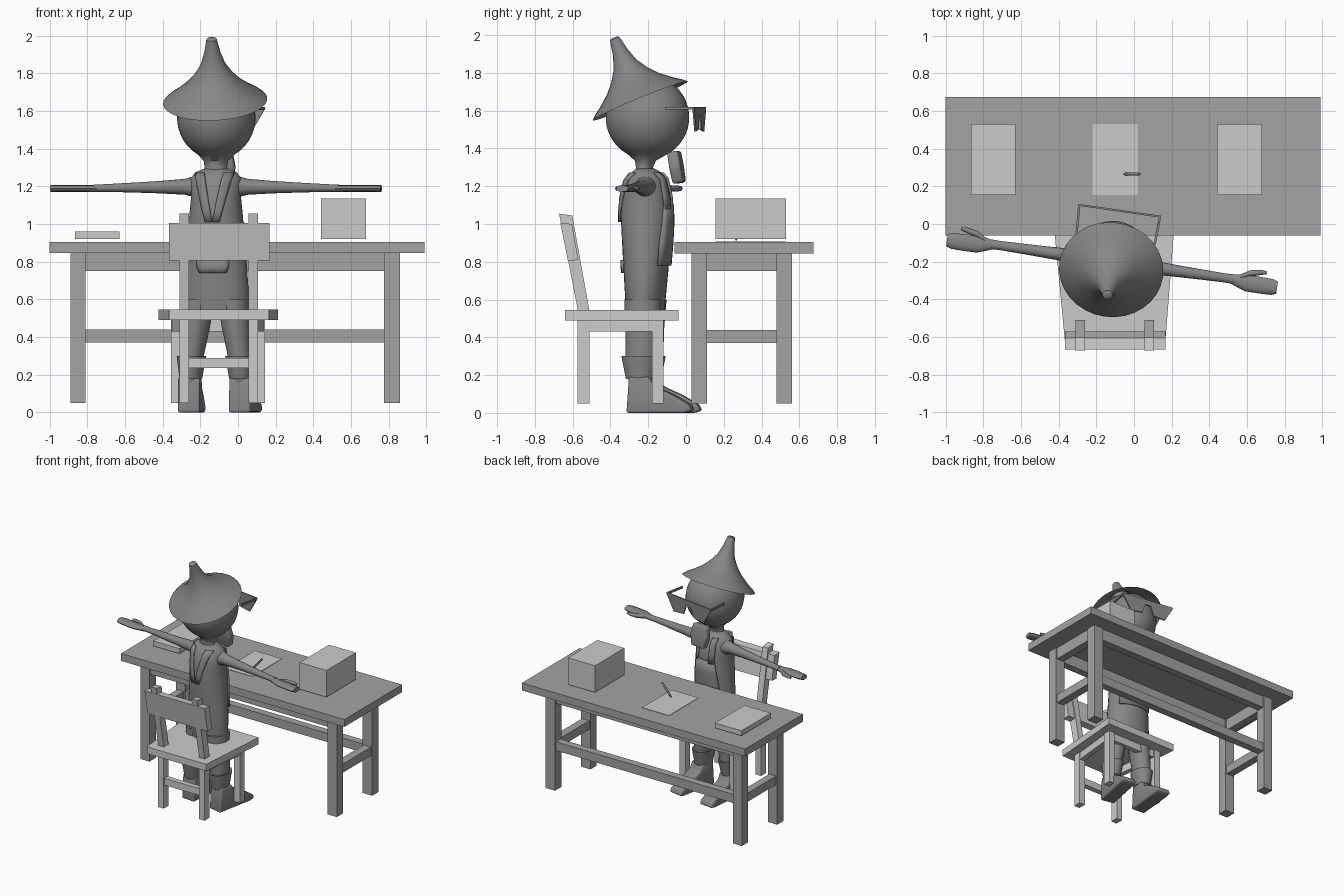
import bpy, bmesh, math
from mathutils import Vector, Matrix

if "Cube" in bpy.data.objects:
    bpy.data.objects.remove(bpy.data.objects["Cube"])


def material(name, v):
    m = bpy.data.materials.new(name)
    m.diffuse_color = (v, v, v, 1)
    m.use_nodes = True
    m.node_tree.nodes["Principled BSDF"].inputs["Base Color"].default_value = m.diffuse_color
    return m


DARK = material("dark_grey", 0.24)
MID = material("mid_grey", 0.37)
LIGHT = material("light_grey", 0.60)

# The figure is built facing +y around its own axis, then turned slightly
FIG = Matrix.Translation((-0.115, -0.2, 0)) @ Matrix.Rotation(math.radians(-8.2), 4, 'Z')


def finish(name, bm, mat, xf=None, smooth=True):
    bmesh.ops.recalc_face_normals(bm, faces=bm.faces)
    me = bpy.data.meshes.new(name)
    if xf:
        bm.transform(xf)
    bm.to_mesh(me)
    bm.free()
    me.materials.append(mat)
    if smooth:
        me.polygons.foreach_set("use_smooth", [True] * len(me.polygons))
        me.set_sharp_from_angle(angle=math.radians(40))
    ob = bpy.data.objects.new(name, me)
    bpy.context.collection.objects.link(ob)
    return ob


def box(name, mat, x0, x1, y0, y1, z0, z1):
    bm = bmesh.new()
    bmesh.ops.create_cube(bm, size=1)
    for v in bm.verts:
        v.co = Vector((x0 if v.co.x < 0 else x1, y0 if v.co.y < 0 else y1, z0 if v.co.z < 0 else z1))
    return finish(name, bm, mat, None, False)


def prism(name, mat, pts, vec, xf=None, bevel=0):
    """Extrude a planar outline of 3D points along vec."""
    bm = bmesh.new()
    a = [bm.verts.new(p) for p in pts]
    b = [bm.verts.new(Vector(p) + Vector(vec)) for p in pts]
    bm.faces.new(a)
    bm.faces.new(b[::-1])
    for i in range(len(a)):
        j = (i + 1) % len(a)
        bm.faces.new((a[i], b[i], b[j], a[j]))
    bmesh.ops.recalc_face_normals(bm, faces=bm.faces)
    if bevel:
        bmesh.ops.bevel(bm, geom=bm.edges[:], offset=bevel, segments=3, profile=0.5, affect='EDGES')
    return finish(name, bm, mat, xf, bevel > 0)


def loft(name, mat, rings, n=24, xf=None, cap0=True, cap1=True):
    """Skin ellipses given as (centre, half axis u, half axis v)."""
    bm = bmesh.new()
    rows = []
    for c, u, v in rings:
        c, u, v = Vector(c), Vector(u), Vector(v)
        rows.append([bm.verts.new(c + u * math.cos(t) + v * math.sin(t))
                     for t in (2 * math.pi * i / n for i in range(n))])
    for r, s in zip(rows, rows[1:]):
        for i in range(n):
            j = (i + 1) % n
            bm.faces.new((r[i], r[j], s[j], s[i]))
    if cap0:
        bm.faces.new(rows[0])
    if cap1:
        bm.faces.new(rows[-1])
    return finish(name, bm, mat, xf)


def upright(name, rows, **kw):
    """Vertical loft from (z, x, y, rx, ry) rows, on the figure."""
    return loft(name, DARK, [((x, y, z), (rx, 0, 0), (0, ry, 0)) for z, x, y, rx, ry in rows], xf=FIG, **kw)


# Table: top, legs, aprons and stretchers
box("table_top", MID, -1, 0.99, -0.06, 0.675, 0.845, 0.905)
for x0, x1 in ((-0.89, -0.81), (0.775, 0.86)):
    for y0, y1 in ((0.03, 0.11), (0.48, 0.56)):
        box("table_leg", MID, x0, x1, y0, y1, 0.05, 0.845)
    box("table_side_apron", MID, x0 + .01, x1 - .01, 0.11, 0.48, 0.75, 0.845)
    box("table_side_stretcher", MID, x0 + .01, x1 - .01, 0.11, 0.48, 0.37, 0.44)
for y0 in (0.04, 0.49):
    box("table_long_apron", MID, -0.81, 0.775, y0, y0 + 0.06, 0.75, 0.845)
box("table_back_stretcher", MID, -0.81, 0.775, 0.49, 0.55, 0.37, 0.44)

# Things on the table
box("large_box", LIGHT, 0.44, 0.68, 0.155, 0.53, 0.92, 1.135)
box("paper_stack", LIGHT, -0.865, -0.63, 0.155, 0.53, 0.92, 0.96)
box("paper_sheet", LIGHT, -0.22, 0.02, 0.155, 0.53, 0.908, 0.911)
d = Vector((0.085, 0, 0.1)).normalized()
u, v = Vector((d.z, 0, -d.x)), Vector((0, 1, 0))
loft("pen", DARK, [(Vector((-0.055, 0.265, 0.912)) + d * t, u * r, v * r)
                   for t, r in ((0, .002), (.02, .008), (.13, .008))], 10)

# Chair: seat, legs, aprons, rung and leaning back
prism("chair_seat", LIGHT, [(-0.365, -0.64, .49), (0.165, -0.64, .49), (0.212, -0.04, .49), (-0.422, -0.04, .49)],
      (0, 0, 0.055))
for bx, fx in ((-0.31, -0.355), (0.055, 0.09)):
    box("chair_back_leg", LIGHT, bx, bx + .05, -0.575, -0.512, 0.05, 0.49)
    box("chair_front_leg", LIGHT, fx, fx + .052, -0.18, -0.12, 0.05, 0.49)
    prism("chair_side_apron", LIGHT, [(bx + .005, -.515, .43), (bx + .045, -.515, .43),
                                      (fx + .045, -.175, .43), (fx + .005, -.175, .43)], (0, 0, .06))
    prism("chair_back_post", LIGHT, [(bx, -.573, .545), (bx, -.512, .545), (bx, -.602, 1.045), (bx, -.672, 1.055)],
          (.05, 0, 0))
box("chair_front_apron", LIGHT, -0.305, 0.09, -0.17, -0.13, 0.43, 0.49)
box("chair_back_rung", LIGHT, -0.26, 0.055, -0.565, -0.522, 0.235, 0.29)
prism("chair_backrest", LIGHT, [(-.367, -.625, .805), (-.367, -.57, .81), (-.367, -.604, 1.0), (-.367, -.665, 1.005)],
      (.534, 0, 0))

# Head with neck: sphere lower and upper profile
neck = [(1.25, 0, -.02, .075, .05), (1.3, 0, -.02, .06, .045), (1.335, 0, -.015, .065, .055)]
ball = []
for i in range(3, 19):
    a = math.pi * i / 19
    r = math.sin(a)
    ball.append((1.565 - .222 * math.cos(a), 0, -.004, .208 * r, .222 * r))
upright("head", neck + ball, n=32)

# Pointed hat, tilted back
hat_axis, hat_fwd = Vector((0, -.383, .924)), Vector((0, .924, .383))
hat = [(0, .272), (.02, .25), (.05, .207), (.1, .147), (.15, .103), (.21, .065), (.28, .042), (.355, .027), (.362, .018)]
loft("hat", DARK, [(Vector((0, -.043, 1.652)) + hat_axis * h, Vector((r * 1.02, 0, 0)), hat_fwd * r) for h, r in hat],
     32, FIG, cap0=False)

# Glasses: one notched lens plate and two temples
half = [(.025, 1.575), (.05, 1.5), (.15, 1.49), (.215, 1.6), (.222, 1.62)]
prism("glasses_lenses", DARK, [(x, .268, z) for x, z in half] + [(-x, .268, z) for x, z in half[::-1]],
      (0, .01, 0), FIG)
for s in (-1, 1):
    prism("glasses_temple", DARK, [(s * .222, .268, 1.605), (s * .222, .268, 1.62),
                                   (s * .215, .12, 1.62), (s * .215, .12, 1.605)], (-s * .012, 0, 0), FIG)

# Rounded block under the chin
chin = Matrix.Translation((0, .152, 1.3)) @ Matrix.Rotation(math.radians(10), 4, 'X')
prism("chin_block", DARK, [(-.06, -.03, -.085), (.06, -.03, -.085), (.08, -.03, .0), (.065, -.03, .085),
                           (-.065, -.03, .085), (-.08, -.03, .0)], (0, .06, 0), FIG @ chin, 0.015)

# Torso
TORSO = [(.54, .165, .098, -.015), (.6, .178, .105, -.015), (.75, .168, .117, -.012), (.9, .155, .128, -.01),
         (1.05, .142, .136, -.01), (1.15, .132, .128, -.01), (1.24, .138, .105, -.01), (1.275, .11, .075, -.01),
         (1.295, .06, .045, -.015)]
upright("torso", [(z, 0, y, rx, ry) for z, rx, ry, y in TORSO], n=32)


def skin_y(x, z, side):
    """Depth of the torso surface at x, z on the front (1) or back (-1)."""
    for a, b in zip(TORSO, TORSO[1:]):
        if z <= b[0]:
            t = (z - a[0]) / (b[0] - a[0])
            rx, ry, cy = (a[k] + (b[k] - a[k]) * t for k in (1, 2, 3))
            return cy + side * ry * math.sqrt(max(0.05, 1 - (x / rx) ** 2))


def cloth(name, side, rows, cols=8):
    """Thin panel on the torso from (z, x left, x right) rows."""
    bm = bmesh.new()
    grid = [[bm.verts.new((x, skin_y(x, z, side) + side * .009, z))
             for x in (a + (b - a) * i / cols for i in range(cols + 1))] for z, a, b in rows]
    for r, s in zip(grid, grid[1:]):
        for i in range(cols):
            bm.faces.new((r[i], r[i + 1], s[i + 1], s[i]))
    ob = finish(name, bm, DARK, FIG)
    mod = ob.modifiers.new("thickness", 'SOLIDIFY')
    mod.thickness, mod.offset = 0.012, 0
    return ob


# Overall bib, crossing back straps, front straps and back pocket
cloth("bib", 1, [(.78, -.13, .13), (.9, -.12, .12), (1.0, -.105, .105), (1.1, -.09, .09)])
cloth("back_pocket", -1, [(.74, -.07, .07), (.77, -.085, .085), (.81, -.085, .085)])
for s in (-1, 1):
    cloth("back_strap", -1, [(1.27 - .26 * t, s * (.05 - .05 * t), s * (.103 - .065 * t))
                             for t in (0, .15, .3, .5, .75, 1)], 3)
    cloth("front_strap", 1, [(z, s * .05, s * .09) for z in (1.08, 1.15, 1.2, 1.24, 1.27)], 3)

# Arms, hands, legs, cuffs and feet, mirrored
for s in (-1, 1):
    arm = [(.06, .06, .065), (.12, .055, .055), (.17, .04, .042), (.3, .033, .033), (.45, .028, .026),
           (.6, .024, .02), (.655, .026, .02)]
    loft("arm", DARK, [((s * x, 0, 1.2 - .015 * x), (0, ry, 0), (0, 0, rz)) for x, ry, rz in arm], 16, FIG)
    hand = [(.63, 0, .022), (.67, -.005, .033), (.72, -.01, .045), (.8, -.012, .044), (.86, -.012, .042),
            (.885, -.012, .032)]
    loft("hand", DARK, [((s * x, y, 1.188), (0, r, 0), (0, 0, .018)) for x, y, r in hand], 12, FIG)
    thumb = [(.68, .015, .014), (.73, .042, .017), (.79, .056, .014), (.82, .058, .007)]
    loft("thumb", DARK, [((s * x, y, 1.188), (0, r, 0), (0, 0, r)) for x, y, r in thumb], 10, FIG)
    upright("trouser_leg", [(.15, s * .135, -.02, .045, .055), (.2, s * .133, -.02, .056, .07),
                            (.3, s * .128, -.02, .063, .082), (.45, s * .108, -.018, .075, .088),
                            (.6, s * .092, -.015, .085, .1)])
    upright("trouser_cuff", [(.18, s * .133, -.025, .06, .075), (.3, s * .13, -.025, .078, .1),
                             (.295, s * .13, -.025, .066, .086)])
    splay = Matrix.Translation((s * .14, 0, 0)) @ Matrix.Rotation(-s * .05, 4, 'Z')
    shoe = [(-.088, .0), (.225, .0), (.262, .012), (.25, .042), (.16, .095), (.06, .14), (.035, .19), (-.075, .19)]
    prism("foot", DARK, [(-.058, y, z) for y, z in shoe], (.116, 0, 0), FIG @ splay, 0.012)
